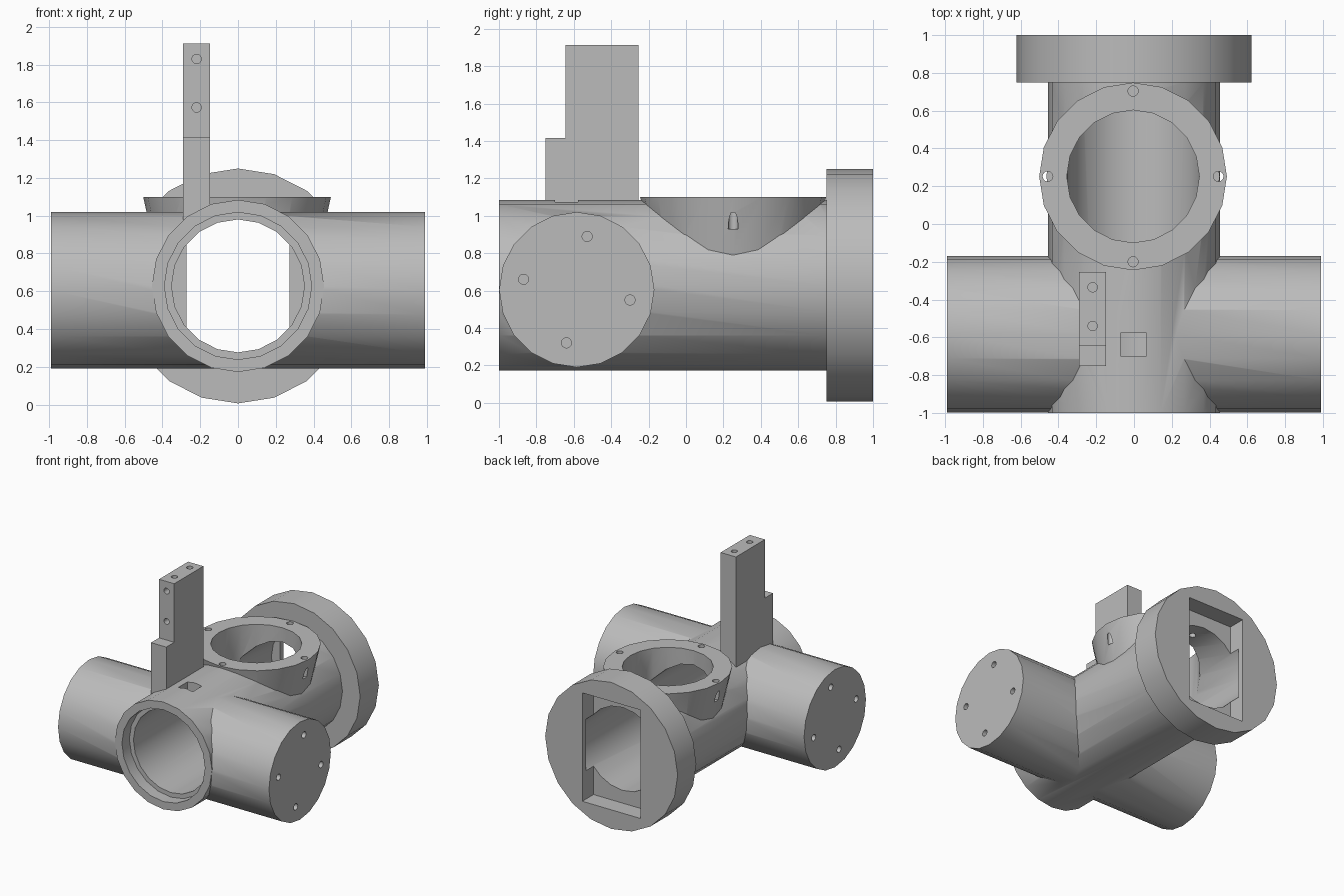
import bpy, bmesh, math
from mathutils import Matrix, Vector

if "Cube" in bpy.data.objects:
    bpy.data.objects.remove(bpy.data.objects["Cube"], do_unlink=True)

grey = bpy.data.materials.new("light_grey")
grey.use_nodes = True
grey.diffuse_color = (0.5, 0.5, 0.5, 1)
grey.node_tree.nodes["Principled BSDF"].inputs["Base Color"].default_value = (0.5, 0.5, 0.5, 1)

TURN = {"X": Matrix.Rotation(math.pi / 2, 4, "Y"),
        "Y": Matrix.Rotation(-math.pi / 2, 4, "X"),
        "Z": Matrix.Identity(4)}


def make(name, bm):
    mesh = bpy.data.meshes.new(name)
    bm.to_mesh(mesh)
    bm.free()
    mesh.materials.append(grey)
    ob = bpy.data.objects.new(name, mesh)
    bpy.context.collection.objects.link(ob)
    return ob


def cyl(name, axis, centre, start, end, r, r_end=None, sides=20):
    """Cylinder or cone along an axis, from start to end on that axis."""
    c = Vector(centre)
    c["XYZ".index(axis)] = (start + end) / 2
    bm = bmesh.new()
    bmesh.ops.create_cone(bm, cap_ends=True, segments=sides, radius1=r,
                          radius2=r if r_end is None else r_end, depth=end - start,
                          matrix=Matrix.Translation(c) @ TURN[axis])
    return make(name, bm)


def box(name, lo, hi):
    lo, hi = Vector(lo), Vector(hi)
    bm = bmesh.new()
    bmesh.ops.create_cube(bm, size=1, matrix=Matrix.Translation((lo + hi) / 2)
                          @ Matrix.Diagonal((*(hi - lo), 1)))
    return make(name, bm)


def combine(ob, tools, operation):
    """Apply a boolean with each tool, then remove the tools."""
    bpy.context.view_layer.objects.active = ob
    for tool in tools:
        mod = ob.modifiers.new("bool", "BOOLEAN")
        mod.operation, mod.solver, mod.object = operation, "EXACT", tool
        bpy.ops.object.modifier_apply(modifier=mod.name)
        bpy.data.objects.remove(tool, do_unlink=True)


TUBE = (0, 0, 0.628)
ARM = (0, -0.584, 0.605)
PORT = (-0.005, 0.252, 0)
HOLE = 0.027

# Solid body: main tube, rear flange, cross arm and flared top port
body = cyl("pipe_body", "Y", TUBE, -1, 0.85, 0.456)
combine(body, [
    cyl("rear_flange", "Y", TUBE, 0.75, 1, 0.622),
    cyl("cross_arm", "X", ARM, -0.99, 0.99, 0.415),
    cyl("top_port", "Z", PORT, 0.63, 1.1, 0.393, 0.497),
], "UNION")

# Bores, front counterbore, rear pocket and square top window
cuts = [
    cyl("main_bore", "Y", TUBE, -1.1, 0.95, 0.352),
    cyl("front_counterbore", "Y", TUBE, -1.1, -0.9, 0.39),
    cyl("port_bore", "Z", PORT, 0.63, 1.2, 0.351),
    box("rear_pocket", (-0.273, 0.85, 0.168), (0.273, 1.1, 1.088)),
    box("top_window", (-0.072, -0.7, 0.85), (0.065, -0.577, 1.2)),
]
# Screw holes in the port rim and both arm ends
for i in range(4):
    a = i * math.pi / 2
    p = Vector(PORT) + Vector((math.cos(a), math.sin(a), 0)) * 0.452
    cuts.append(cyl("port_hole", "Z", p, 0.93, 1.2, HOLE, sides=16))
    a += math.radians(11)
    p = Vector(ARM) + Vector((0, -math.sin(a), math.cos(a))) * 0.29
    p = Vector(ARM) + Vector((0, math.sin(a), math.cos(a))) * 0.29
    for x0, x1 in ((0.85, 1.1), (-1.1, -0.85)):
        cuts.append(cyl("arm_hole", "X", p, x0, x1, HOLE, sides=16))
combine(body, cuts, "DIFFERENCE")

# Upright bracket with a lower front step
bracket = box("upright_bracket", (-0.29, -0.645, 0.965), (-0.147, -0.255, 1.912))
combine(bracket, [box("bracket_step", (-0.29, -0.752, 0.965), (-0.147, -0.6, 1.415))], "UNION")
holes = [cyl("front_hole", "Y", (-0.219, 0, z), -0.7, -0.575, 0.025, sides=16) for z in (1.83, 1.573)]
holes += [cyl("top_hole", "Z", (-0.219, y, 0), 1.8, 2, 0.025, sides=16) for y in (-0.335, -0.54)]
combine(bracket, holes, "DIFFERENCE")

# Smooth the round walls, keep the rims sharp
for ob in (body, bracket):
    bpy.ops.object.select_all(action="DESELECT")
    ob.select_set(True)
    bpy.context.view_layer.objects.active = ob
    bpy.ops.object.shade_smooth_by_angle(angle=math.radians(30))
